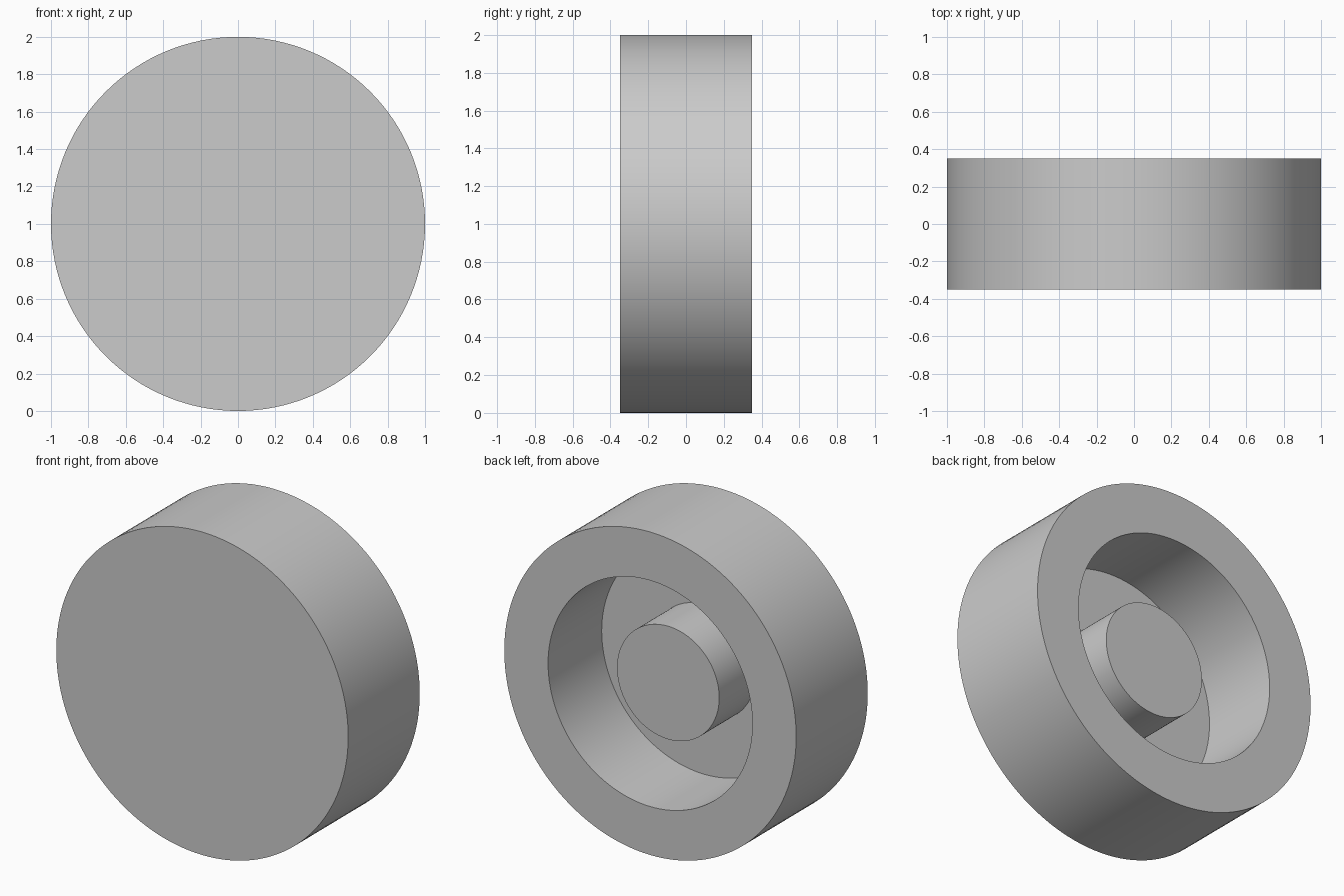
import bpy, bmesh, math
from mathutils import Matrix, Vector

cube = bpy.data.objects.get("Cube")
if cube:
    bpy.data.objects.remove(cube, do_unlink=True)

RADIUS, HALF = 1.0, 0.35
RECESS, HUB = 0.7, 0.35
FLOOR, HUB_TOP = -0.175, 0.175
SEGMENTS = 128

grey = bpy.data.materials.new("plain_grey")
grey.use_nodes = True
colour = (0.6, 0.6, 0.6, 1)
grey.diffuse_color = colour
grey.node_tree.nodes["Principled BSDF"].inputs["Base Color"].default_value = colour


def lathe(name, profile):
    """Spin (radius, y) points around the wheel axis, which runs along y."""
    bm = bmesh.new()
    rings = []
    for radius, y in profile:
        ring = []
        for i in range(SEGMENTS):
            a = math.tau * i / SEGMENTS
            ring.append(bm.verts.new((radius * math.cos(a), y, RADIUS + radius * math.sin(a))))
        rings.append(ring)
    for r0, r1 in zip(rings, rings[1:]):
        for i in range(SEGMENTS):
            j = (i + 1) % SEGMENTS
            bm.faces.new((r0[i], r0[j], r1[j], r1[i]))
    # Flat caps on both ends of the profile
    bm.faces.new(rings[0])
    bm.faces.new(rings[-1])
    bmesh.ops.recalc_face_normals(bm, faces=bm.faces)
    mesh = bpy.data.meshes.new(name)
    bm.to_mesh(mesh)
    bm.free()
    mesh.materials.append(grey)
    obj = bpy.data.objects.new(name, mesh)
    bpy.context.collection.objects.link(obj)
    bpy.ops.object.select_all(action="DESELECT")
    obj.select_set(True)
    bpy.context.view_layer.objects.active = obj
    bpy.ops.object.shade_smooth_by_angle(angle=math.radians(30))
    return obj


# Solid front disc, outer wall, recessed back and raised central hub in one skin
lathe("wheel", [
    (RADIUS, -HALF), (RADIUS, HALF),
    (RECESS, HALF), (RECESS, FLOOR),
    (HUB, FLOOR), (HUB, HUB_TOP),
])
